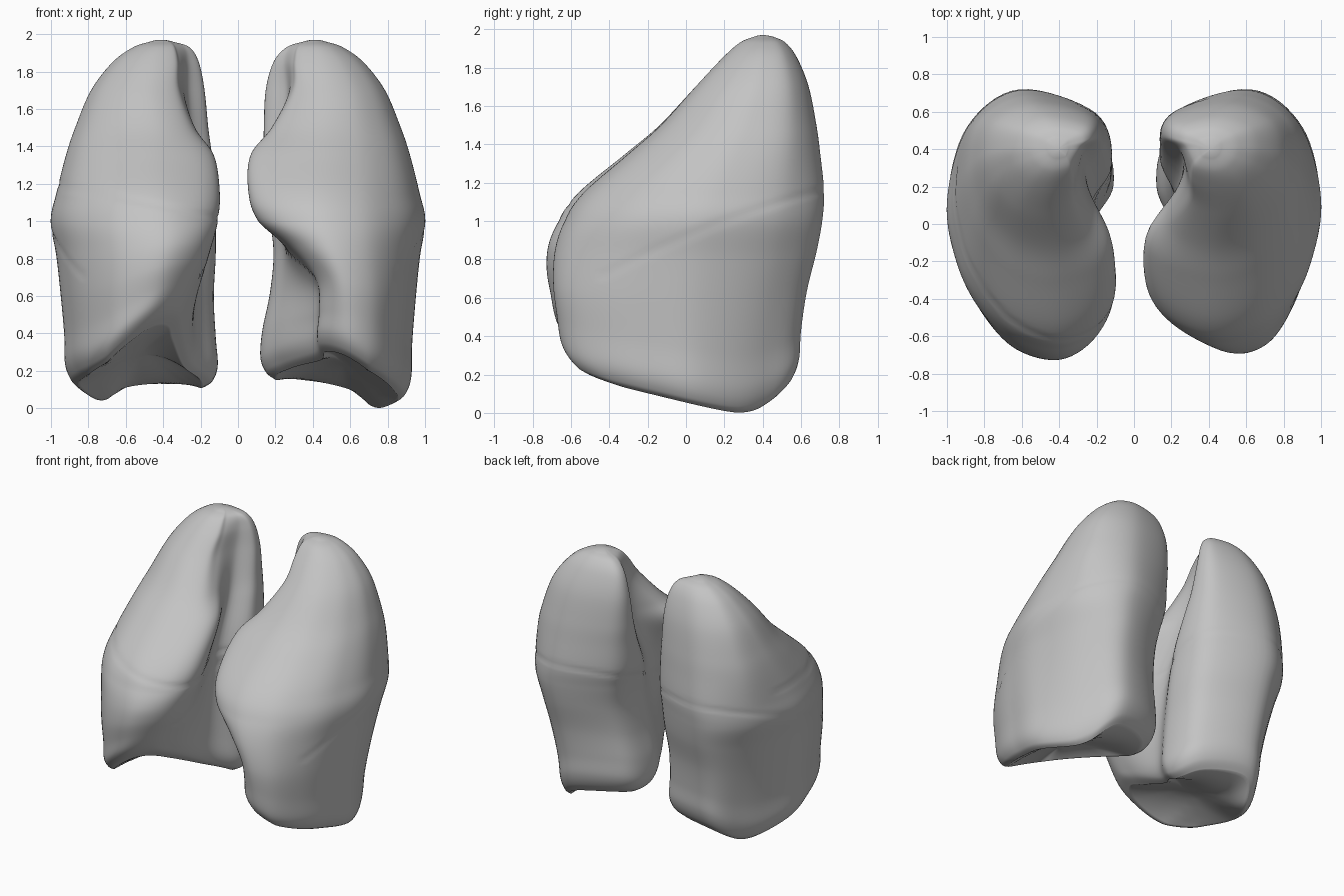
import bpy
import bmesh
import math
from mathutils import Vector

cube = bpy.data.objects.get("Cube")
if cube:
    bpy.data.objects.remove(cube, do_unlink=True)

# One soft grey for both organs
grey = bpy.data.materials.new("soft_grey")
grey.use_nodes = True
colour = (0.55, 0.55, 0.55, 1)
grey.diffuse_color = colour
grey.node_tree.nodes["Principled BSDF"].inputs["Base Color"].default_value = colour

# Shared levels, top to bottom: height, front y, back y, outer x
LEVELS = [
    (1.96, .35, .46, .47), (1.93, .28, .52, .56), (1.85, .19, .58, .67),
    (1.7, .05, .64, .785), (1.5, -.13, .68, .87), (1.35, -.30, .70, .92),
    (1.15, -.53, .72, .97), (1, -.63, .71, 1), (.8, -.68, .68, .97),
    (.55, -.69, .63, .945), (.3, -.67, .60, .925), (.12, -.65, .59, .92),
    (.03, -.61, .56, .89), (0, -.56, .51, .85),
]
# Inner side per level: front tip x, inner front x, groove x, inner back x
LEFT_INNER = [
    (.41, .36, .35, .35), (.42, .31, .28, .26), (.44, .29, .25, .19),
    (.46, .28, .26, .15), (.43, .18, .26, .14), (.41, .07, .25, .14),
    (.4, .06, .23, .14), (.42, .11, .23, .17), (.48, .27, .25, .19),
    (.55, .4, .25, .17), (.57, .41, .22, .13), (.57, .4, .21, .12),
    (.57, .41, .24, .15), (.57, .44, .28, .2),
]
RIGHT_INNER = [
    (.41, .36, .35, .35), (.42, .33, .29, .26), (.44, .31, .27, .21),
    (.46, .3, .27, .18), (.43, .23, .26, .16), (.42, .13, .25, .14),
    (.4, .1, .24, .12), (.38, .11, .23, .12), (.38, .14, .23, .12),
    (.4, .18, .23, .13), (.42, .23, .23, .12), (.45, .27, .23, .11),
    (.46, .3, .25, .14), (.48, .35, .29, .19),
]


def lerp(a, b, t):
    return a + (b - a) * t


def spline(points, steps, closed):
    """Smooth curve through the points."""
    n = len(points)

    def at(i):
        return points[i % n] if closed else points[max(0, min(n - 1, i))]

    result = []
    for i in range(n if closed else n - 1):
        a, b, c, d = (at(i + k) for k in (-1, 0, 1, 2))
        for s in range(steps):
            t = s / steps
            result.append(b + (c - a) * (t / 2)
                          + (a * 2 - b * 5 + c * 4 - d) * (t * t / 2)
                          + (b * 3 - a - c * 3 + d) * (t ** 3 / 2))
    if not closed:
        result.append(points[-1].copy())
    return result


def control_ring(level, inner, stretch):
    """Bean-shaped cross-section, running from the back round the outside."""
    z, front, back, outer = level
    tip, inner_front, groove, inner_back = inner
    if front < 0:
        front *= stretch
    # The outer back corner tapers towards the base
    corner = lerp(.79, .91, min(1, z / 1.3))
    outline = [
        (lerp(inner_back, outer, .57), 0),
        (lerp(inner_back, outer, corner), .15),
        (outer, .43),
        (lerp(tip, outer, .92), .66),
        (lerp(tip, outer, .73), .83),
        (lerp(tip, outer, .42), .96),
        (tip, 1),
        (lerp(inner_front, tip, .22), .91),
        (inner_front, .75),
        (groove, .48),
        (inner_back, .3),
        (lerp(inner_back, outer, .1), .1),
    ]
    return [Vector((x, lerp(back, front, t), z)) for x, t in outline]


def underside(x, y, tilt, inner_rise, outer_rise):
    """Height of the sloping lower rim."""
    slope = .25 * (math.hypot(y - .3, .1) - .1) + .9 * max(0, y - .25) ** 2
    front_rise = tilt * max(0, .8 - x) * max(0, .2 - y)
    return (slope + front_rise + inner_rise * max(0, .7 - x)
            + outer_rise * max(0, x - .7))


def shrink(ring, factor, rise):
    centre = sum(ring, Vector()) / len(ring)
    return [centre.lerp(p, factor) + Vector((0, 0, rise)) for p in ring]


def build_lung(name, side, inner, stretch, rim, lift, fissures):
    # Loft the cross-sections, smooth both around and along the height
    rings = [spline(control_ring(l, i, stretch), 8, True)
             for l, i in zip(LEVELS, inner)]
    columns = [spline(list(c), 8, False) for c in zip(*rings)]
    rows = [list(r) for r in zip(*columns)]

    # Rounded apex and hollow underside
    steps = (.96, .85, .7, .5, .3, .12)
    apex = [shrink(rows[0], s, .01 * (1 - s * s)) for s in steps]
    hollow = [shrink(rows[-1], s, .13 * (1 - s * s)) for s in steps]
    rows = apex[::-1] + rows + hollow

    bm = bmesh.new()
    grid = []
    for row in rows:
        line = []
        for p in row:
            fade = max(0, 1 - p.z) ** 1.2
            z = p.z + fade * (lift + underside(p.x, p.y, *rim))
            line.append(bm.verts.new((side * p.x, p.y, z)))
        grid.append(line)
    n = len(grid[0])
    for upper, lower in zip(grid, grid[1:]):
        for i in range(n):
            j = (i + 1) % n
            bm.faces.new((upper[i], upper[j], lower[j], lower[i]))
    bm.faces.new(grid[0])
    bm.faces.new(grid[-1])
    bmesh.ops.recalc_face_normals(bm, faces=bm.faces)
    bm.normal_update()

    # Press the shallow fissures between the lobes
    for v in bm.verts:
        x, y, z = abs(v.co.x), v.co.y, v.co.z
        if z < .7:
            continue
        depth = 0
        for height, limit in fissures:
            if y < limit:
                depth += .005 * math.exp(-((z - height(x, y)) / .014) ** 2)
        v.co -= v.normal * min(depth, .005)

    mesh = bpy.data.meshes.new(name)
    bm.to_mesh(mesh)
    bm.free()
    mesh.materials.append(grey)
    mesh.shade_smooth()
    obj = bpy.data.objects.new(name, mesh)
    bpy.context.collection.objects.link(obj)


def oblique(x, y):
    return .92 + .42 * y - .12 * y * y


def horizontal(x, y):
    return 1 + .2 * x


build_lung("left_lung", 1, LEFT_INNER, 1, (.3, .3, 0), 0, [(oblique, 1)])
build_lung("right_lung", -1, RIGHT_INNER, 1.05, (.65, .15, .25), .03,
           [(oblique, 1), (horizontal, .3)])
